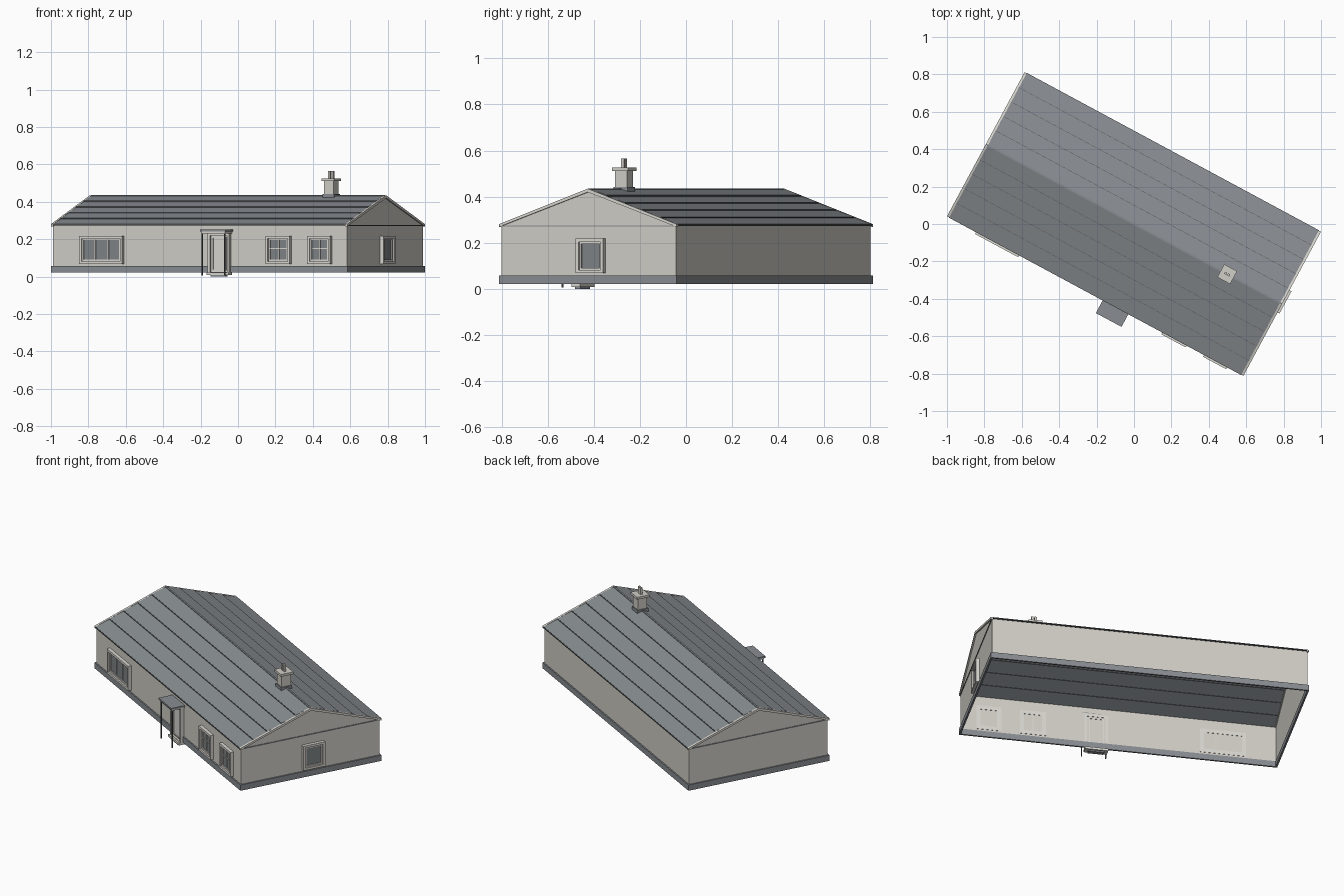
import bpy, bmesh, math
from mathutils import Matrix, Vector

cube = bpy.data.objects.get("Cube")
if cube:
    bpy.data.objects.remove(cube)


def material(name, r, g, b):
    m = bpy.data.materials.new(name)
    m.use_nodes = True
    m.diffuse_color = (r, g, b, 1)
    m.node_tree.nodes["Principled BSDF"].inputs["Base Color"].default_value = (r, g, b, 1)
    return m


WALL = material("pale plaster", 0.64, 0.62, 0.57)
TRIM = material("off white trim", 0.70, 0.68, 0.63)
ROOF = material("slate grey", 0.25, 0.27, 0.29)
GLASS = material("window glass", 0.21, 0.23, 0.24)
DARK = material("dark metal", 0.08, 0.085, 0.09)

# The whole house is turned about the vertical axis
TURN = Matrix.Rotation(math.radians(-28.3), 4, "Z")
HALF_L, HALF_W = 0.9, 0.4375        # plinth half sizes
WALL_L, WALL_W = 0.892, 0.43        # wall half sizes
BASE, PLINTH, EAVE, RIDGE = 0.022, 0.057, 0.275, 0.432
FRONT = Matrix.Translation((0, -WALL_W, 0))
GABLE = Matrix.Translation((WALL_L, 0, 0)) @ Matrix.Rotation(math.pi / 2, 4, "Z")


def finish(name, bm, mat, place=Matrix()):
    bmesh.ops.recalc_face_normals(bm, faces=bm.faces)
    bm.transform(TURN @ place)
    mesh = bpy.data.meshes.new(name)
    bm.to_mesh(mesh)
    bm.free()
    mesh.materials.append(mat)
    ob = bpy.data.objects.new(name, mesh)
    bpy.context.scene.collection.objects.link(ob)
    return ob


def add_box(bm, x, y, z):
    """Box from (min, max) pairs."""
    size = Matrix.Diagonal((x[1] - x[0], y[1] - y[0], z[1] - z[0], 1))
    mid = Matrix.Translation((sum(x) / 2, sum(y) / 2, sum(z) / 2))
    bmesh.ops.create_cube(bm, size=1, matrix=mid @ size)


def box(name, x, y, z, mat, place=Matrix()):
    bm = bmesh.new()
    add_box(bm, x, y, z)
    return finish(name, bm, mat, place)


def add_prism(bm, profile, x0, x1):
    """Extrude a (y, z) profile along the house length."""
    face = bm.faces.new([bm.verts.new((x0, y, z)) for y, z in profile])
    ext = bmesh.ops.extrude_face_region(bm, geom=[face])["geom"]
    verts = [v for v in ext if isinstance(v, bmesh.types.BMVert)]
    bmesh.ops.translate(bm, verts=verts, vec=(x1 - x0, 0, 0))
    if not face.is_valid:
        return
    face.normal_update()


def frame(name, x, z, width, depth, mat, place):
    """Four bars around a rectangle, standing proud of a wall."""
    bm = bmesh.new()
    y = (-depth, 0.002)
    add_box(bm, (x[0], x[0] + width), y, z)
    add_box(bm, (x[1] - width, x[1]), y, z)
    inner = (x[0] + width, x[1] - width)
    add_box(bm, inner, y, (z[0], z[0] + width))
    add_box(bm, inner, y, (z[1] - width, z[1]))
    finish(name, bm, mat, place)


def window(name, centre, width, columns, transom, place):
    x = (centre - width / 2, centre + width / 2)
    z = (0.068, 0.218)
    frame(name + "_casing", x, z, 0.014, 0.02, TRIM, place)
    x, z = (x[0] + 0.014, x[1] - 0.014), (z[0] + 0.014, z[1] - 0.014)
    frame(name + "_sash", x, z, 0.009, 0.011, TRIM, place)
    box(name + "_glass", x, (-0.005, 0), z, GLASS, place)
    bm = bmesh.new()
    for i in range(1, columns):
        p = x[0] + (x[1] - x[0]) * i / columns
        add_box(bm, (p - 0.003, p + 0.003), (-0.009, 0), z)
    if transom:
        add_box(bm, x, (-0.009, 0), (0.148, 0.154))
    if bm.verts:
        finish(name + "_glazing_bars", bm, TRIM, place)
    else:
        bm.free()


# Hollow plinth
bm = bmesh.new()
for s in (-1, 1):
    add_box(bm, (-HALF_L, HALF_L), sorted((s * HALF_W, s * (HALF_W - 0.01))), (BASE, PLINTH))
    add_box(bm, sorted((s * HALF_L, s * (HALF_L - 0.01))), (-HALF_W, HALF_W), (BASE, PLINTH))
finish("plinth", bm, ROOF)

# Wall shell with pointed gable ends, open above and below
bm = bmesh.new()
outline = [(-WALL_W, BASE), (WALL_W, BASE), (WALL_W, EAVE), (0, RIDGE - 0.004), (-WALL_W, EAVE)]
ends = [[bm.verts.new((x, y, z)) for y, z in outline] for x in (-WALL_L, WALL_L)]
for ring in ends:
    bm.faces.new(ring)
for a, b in ((1, 2), (4, 0)):
    bm.faces.new((ends[0][a], ends[0][b], ends[1][b], ends[1][a]))
finish("walls", bm, WALL)

# Overlapping roof courses on both slopes
COURSES, THICK = 5, 0.006
bm = bmesh.new()
for s in (-1, 1):
    for i in range(COURSES):
        a, b = i / COURSES, (i + 1) / COURSES
        low = Vector((s * HALF_W * (1 - a), EAVE + (RIDGE - EAVE) * a))
        high = Vector((s * HALF_W * (1 - b), EAVE + (RIDGE - EAVE) * b))
        up = Vector((0, THICK))
        add_prism(bm, [low, high, high + up * 0.3, low + up], -HALF_L + 0.012, HALF_L - 0.012)
finish("roof_courses", bm, ROOF)

# Dark drip edges below each course
bm = bmesh.new()
for s in (-1, 1):
    for i in range(COURSES):
        t = i / COURSES
        y, z = s * (HALF_W * (1 - t) + 0.0008), EAVE + (RIDGE - EAVE) * t
        add_box(bm, (-HALF_L + 0.012, HALF_L - 0.012), (y - 0.001, y + 0.001), (z - 0.002, z + 0.005))
finish("course_edges", bm, DARK)
box("ridge_cap", (-HALF_L + 0.01, HALF_L - 0.01), (-0.005, 0.005), (RIDGE - 0.004, RIDGE + 0.004), ROOF)

# Barge boards and thin ledges on the gable ends
bm = bmesh.new()
ledge = bmesh.new()
for end in (-1, 1):
    x0, x1 = sorted((end * HALF_L, end * (HALF_L - 0.013)))
    for s in (-1, 1):
        add_prism(bm, [(s * HALF_W, EAVE - 0.006), (0, RIDGE - 0.012),
                       (0, RIDGE + 0.003), (s * HALF_W, EAVE + 0.006)], x0, x1)
    add_box(ledge, sorted((end * WALL_L, end * (WALL_L + 0.004))), (-WALL_W, WALL_W), (EAVE - 0.005, EAVE))
finish("barge_boards", bm, TRIM)
finish("gable_ledges", ledge, ROOF)

# Windows
window("wide_window", -0.592, 0.262, 3, False, FRONT)
window("middle_window", 0.482, 0.148, 2, True, FRONT)
window("end_window", 0.732, 0.140, 2, True, FRONT)
window("gable_window", 0.015, 0.136, 1, False, GABLE)

# Front door with surround, step, canopy and posts
DOOR = 0.124
box("door", (DOOR - 0.052, DOOR + 0.052), (-0.010, 0), (0.02, 0.222), TRIM, FRONT)
frame("door_surround", (DOOR - 0.066, DOOR + 0.066), (0.012, 0.235), 0.014, 0.022, TRIM, FRONT)
frame("door_panel", (DOOR - 0.042, DOOR + 0.042), (0.032, 0.212), 0.005, 0.014, TRIM, FRONT)
box("door_step", (DOOR - 0.066, DOOR + 0.066), (-0.032, 0.01), (0.008, 0.022), TRIM, FRONT)
box("lower_step", (DOOR - 0.045, DOOR + 0.045), (-0.026, 0), (0, 0.008), ROOF, FRONT)
box("canopy_soffit", (DOOR - 0.072, DOOR + 0.072), (-0.08, 0), (0.232, 0.241), TRIM, FRONT)
box("canopy_top", (DOOR - 0.078, DOOR + 0.078), (-0.086, 0), (0.241, 0.251), ROOF, FRONT)
bm = bmesh.new()
for s in (-1, 1):
    p = DOOR + s * 0.068
    add_box(bm, (p - 0.003, p + 0.003), (-0.078, -0.072), (0.005, 0.233))
finish("canopy_posts", bm, DARK, FRONT)


# Chimney on the ridge
def block(name, half, z, mat, dx=0.0):
    c = 0.566 + dx
    box(name, (c - half, c + half), (-half, half), z, mat)


block("chimney_flashing", 0.034, (0.415, 0.443), ROOF)
block("chimney_stack", 0.029, (0.415, 0.512), WALL)
block("chimney_cap", 0.039, (0.512, 0.526), WALL)
for side, dx in (("left", 0.009), ("right", -0.009)):
    block(side + "_chimney_pot", 0.0065, (0.526, 0.566), WALL, dx)
